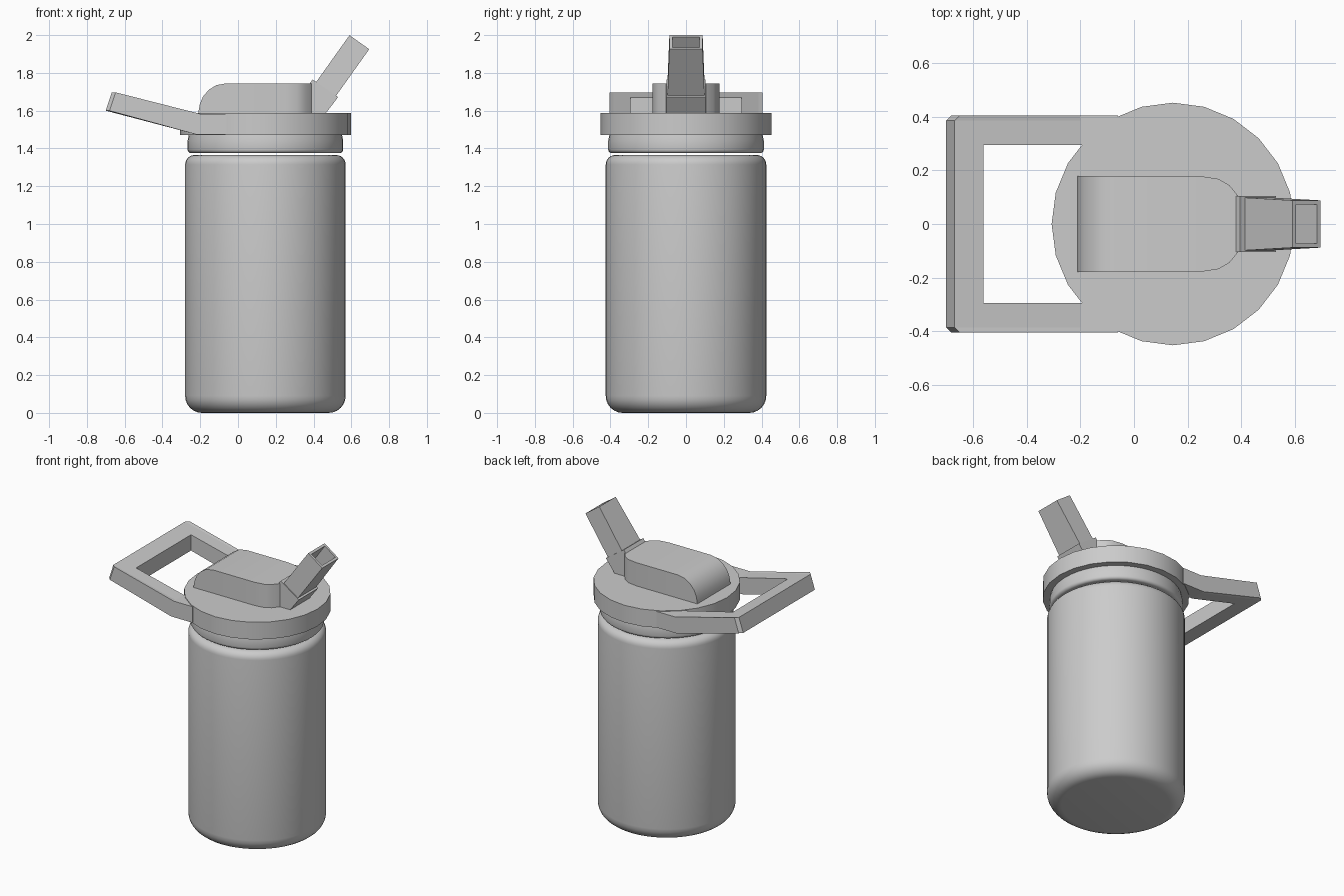
import bpy, bmesh, math
from mathutils import Vector

if "Cube" in bpy.data.objects:
    bpy.data.objects.remove(bpy.data.objects["Cube"])

CX = 0.145  # bottle axis


def loft(name, rings, smooth=35):
    """Skin a list of equal-length point rings and cap both ends."""
    bm = bmesh.new()
    rows = [[bm.verts.new(p) for p in ring] for ring in rings]
    n = len(rows[0])
    for a, b in zip(rows, rows[1:]):
        for i in range(n):
            j = (i + 1) % n
            bm.faces.new((a[i], a[j], b[j], b[i]))
    bm.faces.new(rows[0])
    bm.faces.new(rows[-1])
    bmesh.ops.recalc_face_normals(bm, faces=bm.faces)
    mesh = bpy.data.meshes.new(name)
    bm.to_mesh(mesh)
    bm.free()
    ob = bpy.data.objects.new(name, mesh)
    bpy.context.collection.objects.link(ob)
    if smooth:
        bpy.ops.object.select_all(action='DESELECT')
        ob.select_set(True)
        bpy.context.view_layer.objects.active = ob
        bpy.ops.object.shade_smooth_by_angle(angle=math.radians(smooth))
    return ob


def arc(r, z, rad, a0, a1, steps=6):
    """Profile points of a rounded corner centred on (r, z)."""
    angles = [math.radians(a0 + (a1 - a0) * i / steps) for i in range(steps + 1)]
    return [(r + rad * math.cos(a), z + rad * math.sin(a)) for a in angles]


def lathe(name, profile, sides):
    turn = [2 * math.pi * i / sides for i in range(sides)]
    return loft(name, [[(CX + r * math.cos(t), r * math.sin(t), z) for t in turn]
                       for r, z in profile])


# Bottle, neck collar and lid disc
lathe("bottle_body", arc(0.335, 0.09, 0.09, -90, 0) + arc(0.375, 1.315, 0.05, 0, 90), 48)
lathe("neck_collar", arc(0.392, 1.395, 0.02, -90, 0, 4) + [(0.412, 1.44), (0.405, 1.475)], 48)
lathe("lid_disc", [(0.452, 1.47), (0.452, 1.587)], 24)

# Raised lid housing: rounded down at the back, rounded in plan at the front
z0, z1, w = 1.58, 1.745, 0.178
sections = [(-0.21, w, 1.59), (-0.202, w, 1.635), (-0.185, w, 1.675), (-0.155, w, 1.71),
            (-0.115, w, 1.735), (-0.06, w, z1), (0.25, w, z1), (0.315, 0.168, z1),
            (0.355, 0.145, z1), (0.388, 0.105, z1)]
loft("lid_housing", [[(x, -h, z0), (x, h, z0), (x, h, z), (x, -h, z)] for x, h, z in sections])

# Spout hinge block
hinge = [(0.38, 1.58), (0.46, 1.58), (0.53, 1.672), (0.395, 1.765), (0.38, 1.745)]
loft("spout_hinge", [[(x, y, z) for x, z in hinge] for y in (-0.104, 0.104)], 0)

# Hollow tilted mouthpiece
axis = Vector((0.58, 0, 0.815)).normalized()
side = Vector((axis.z, 0, -axis.x))
tip = Vector((0.6425, 0, 1.9625))


def spout_ring(back, half_x, half_y):
    return [tip - axis * back + side * sx * half_x + Vector((0, sy * half_y, 0))
            for sx, sy in ((-1, -1), (1, -1), (1, 1), (-1, 1))]


loft("spout", [spout_ring(0.36, 0.064, 0.1), spout_ring(0, 0.064, 0.088),
               spout_ring(0, 0.048, 0.072), spout_ring(0.25, 0.048, 0.076)], 0)

# Carry handle: bent side profile with the middle cut out
bend = [(-0.70, 1.60), (-0.22, 1.474), (-0.06, 1.474), (-0.06, 1.583), (-0.20, 1.583), (-0.668, 1.697)]
handle = loft("carry_handle", [[(x + (0.02 if abs(y) > 0.4 and i in (0, 5) else 0), y, z)
                                for i, (x, z) in enumerate(bend)]
                               for y in (-0.405, -0.385, 0.385, 0.405)], 0)
cutter = loft("handle_cutter", [[(x, y, z) for x, y in
                                 ((-0.56, -0.295), (0.2, -0.295), (0.2, 0.295), (-0.56, 0.295))]
                                for z in (1.3, 1.9)], 0)
cutter.hide_render = True
cutter.hide_set(True)
cut = handle.modifiers.new("opening", 'BOOLEAN')
cut.operation = 'DIFFERENCE'
cut.solver = 'EXACT'
cut.object = cutter
